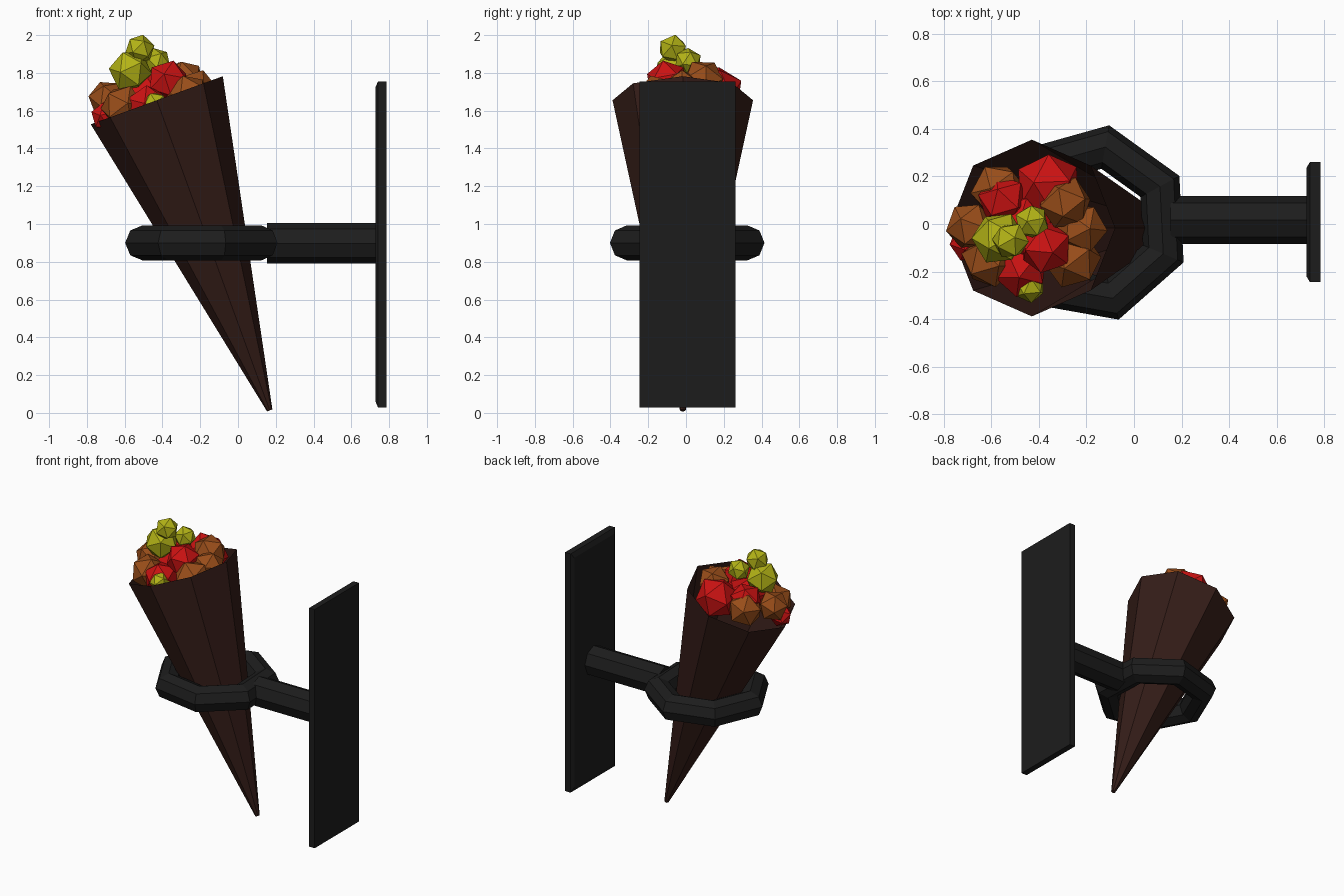
import bpy, bmesh, math, random
from mathutils import Matrix, Vector

if "Cube" in bpy.data.objects:
    bpy.data.objects.remove(bpy.data.objects["Cube"])

random.seed(4)


def material(name, rgb):
    m = bpy.data.materials.new(name)
    m.diffuse_color = (*rgb, 1)
    m.use_nodes = True
    m.node_tree.nodes["Principled BSDF"].inputs["Base Color"].default_value = m.diffuse_color
    return m


IRON = material("black_iron", (0.012, 0.012, 0.012))
WOOD = material("dark_wood", (0.035, 0.012, 0.009))
ORANGE = material("ember_orange", (0.32, 0.075, 0.01))
RED = material("ember_red", (0.6, 0.006, 0.006))
YELLOW = material("ember_yellow", (0.45, 0.45, 0.008))


def finish(name, bm, mat):
    bmesh.ops.recalc_face_normals(bm, faces=bm.faces)
    me = bpy.data.meshes.new(name)
    bm.to_mesh(me)
    bm.free()
    me.materials.append(mat)
    ob = bpy.data.objects.new(name, me)
    bpy.context.collection.objects.link(ob)
    return ob


# Tilted eight-sided torch body, open at the top
tip, rim = Vector((0.168, -0.017, 0.013)), Vector((-0.43, -0.017, 1.655))
axis = rim - tip
tilt = Matrix.Rotation(math.atan2(axis.x, axis.z), 4, 'Y')
bm = bmesh.new()
bmesh.ops.create_cone(bm, cap_ends=True, segments=8, radius1=0.015, radius2=0.372,
                      depth=axis.length,
                      matrix=Matrix.Translation((tip + rim) / 2) @ tilt)
top = max(bm.faces, key=lambda f: f.calc_center_median().z)
bmesh.ops.delete(bm, geom=[top], context='FACES_ONLY')
finish("torch_body", bm, WOOD)

# Seven-sided holding ring with octagonal section
bm = bmesh.new()
N, M, R, r = 7, 8, 0.327, 0.093
loops = []
for i in range(N):
    a = math.pi + 2 * math.pi * i / N + math.radians(2.8)
    loop = []
    for j in range(M):
        b = 2 * math.pi * j / M
        d = R + r * math.cos(b)
        loop.append(bm.verts.new((-0.178 + d * math.cos(a), 0.002 + d * math.sin(a),
                                  0.9 + r * math.sin(b))))
    loops.append(loop)
for i in range(N):
    p, q = loops[i], loops[(i + 1) % N]
    for j in range(M):
        k = (j + 1) % M
        bm.faces.new((p[j], q[j], q[k], p[k]))
finish("holding_ring", bm, IRON)

# Arm from the ring to the wall plate
bm = bmesh.new()
bmesh.ops.create_cone(bm, cap_ends=True, segments=8, radius1=0.106, radius2=0.106, depth=0.585,
                      matrix=Matrix.Translation((0.447, 0.017, 0.898))
                      @ Matrix.Diagonal((1, 0.95, 1, 1)) @ Matrix.Rotation(math.pi / 2, 4, 'Y'))
finish("support_arm", bm, IRON)

# Wall plate with a chamfered front face
bm = bmesh.new()
rings = []
for x, hy, hz in ((0.727, 0.23, 0.83), (0.741, 0.253, 0.863), (0.785, 0.253, 0.863)):
    rings.append([bm.verts.new((x, 0.008 + sy * hy, 0.892 + sz * hz))
                  for sy, sz in ((-1, -1), (1, -1), (1, 1), (-1, 1))])
for p, q in zip(rings, rings[1:]):
    for j in range(4):
        k = (j + 1) % 4
        bm.faces.new((p[j], p[k], q[k], q[j]))
bm.faces.new(rings[0])
bm.faces.new(rings[-1])
finish("wall_plate", bm, IRON)

# Faceted embers heaped in the mouth: x, y, z, radius
EMBERS = {
    "orange": (ORANGE, [(-0.69, -0.01, 1.66, .105), (-0.57, .14, 1.66, .12), (-0.29, .09, 1.76, .115),
                        (-0.22, -0.02, 1.71, .11), (-0.26, -0.15, 1.67, .125),
                        (-0.61, -0.15, 1.62, .12)]),
    "red": (RED, [(-0.55, .10, 1.71, .11), (-0.36, .16, 1.70, .145), (-0.37, -0.1, 1.755, .115),
                  (-0.48, -0.19, 1.62, .12), (-0.70, -0.08, 1.57, .08), (-0.47, 0.0, 1.66, .15)]),
    "yellow": (YELLOW, [(-0.57, -0.06, 1.81, .115), (-0.52, -0.07, 1.925, .08),
                        (-0.43, .01, 1.86, .075), (-0.44, -0.265, 1.635, .068)]),
}
for colour, (mat, items) in EMBERS.items():
    for i, (x, y, z, rad) in enumerate(items):
        spin = (Matrix.Rotation(random.uniform(0, 6.28), 4, 'Z')
                @ Matrix.Rotation(random.uniform(0, 6.28), 4, 'X'))
        bm = bmesh.new()
        bmesh.ops.create_icosphere(bm, subdivisions=1, radius=rad,
                                   matrix=Matrix.Translation((x, y, z)) @ spin)
        finish(f"{colour}_ember_{i + 1}", bm, mat)
